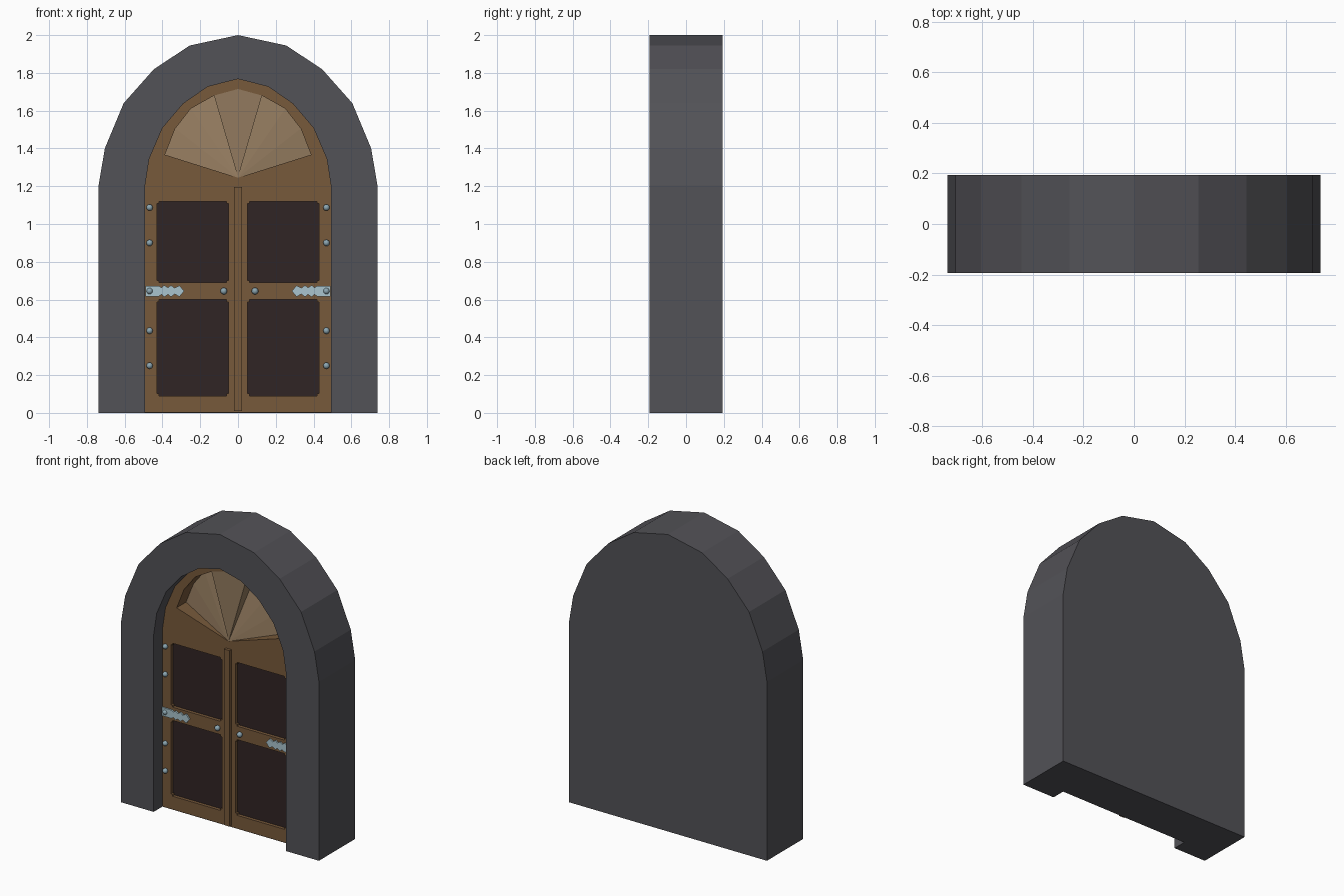
import bpy, bmesh, math
from mathutils import Vector

if "Cube" in bpy.data.objects:
    bpy.data.objects.remove(bpy.data.objects["Cube"])

def mat(name, c):
    m = bpy.data.materials.new(name)
    m.diffuse_color = (*c, 1)
    m.use_nodes = True
    m.node_tree.nodes["Principled BSDF"].inputs["Base Color"].default_value = m.diffuse_color
    return m

STONE = mat("grey stone", (0.085, 0.084, 0.095))
WOOD = mat("brown wood", (0.185, 0.10, 0.043))
TAN = mat("tan wood", (0.29, 0.195, 0.112))
DARK = mat("dark panel", (0.03, 0.018, 0.018))
PLATE = mat("pale steel", (0.40, 0.56, 0.62))
STUD = mat("blue steel", (0.26, 0.38, 0.44))

FRONT, DOOR, BACK = -0.193, -0.10, 0.193

def finish(name, bm, m):
    bmesh.ops.recalc_face_normals(bm, faces=bm.faces)
    me = bpy.data.meshes.new(name)
    bm.to_mesh(me)
    bm.free()
    me.materials.append(m)
    ob = bpy.data.objects.new(name, me)
    bpy.context.collection.objects.link(ob)
    return ob

def mirrored(right):
    """Right half from the apex down -> full outline from left to right."""
    return [(-x, z) for x, z in reversed(right) if x > 0] + right

def extruded(name, loops, y0, y1, m):
    """Flat outline in x/z (later loops are holes), solid between y0 and y1."""
    cu = bpy.data.curves.new(name, 'CURVE')
    cu.dimensions = '2D'
    cu.fill_mode = 'BOTH'
    cu.extrude = (y1 - y0) / 2
    for pts in loops:
        s = cu.splines.new('POLY')
        s.points.add(len(pts) - 1)
        for p, (x, z) in zip(s.points, pts):
            p.co = (x, z, 0, 1)
        s.use_cyclic_u = True
    tmp = bpy.data.objects.new(name + "_curve", cu)
    bpy.context.collection.objects.link(tmp)
    dg = bpy.context.evaluated_depsgraph_get()
    me = bpy.data.meshes.new_from_object(tmp.evaluated_get(dg))
    bpy.data.objects.remove(tmp)
    bm = bmesh.new()
    bm.from_mesh(me)
    bpy.data.meshes.remove(me)
    bmesh.ops.remove_doubles(bm, verts=bm.verts, dist=1e-5)
    for v in bm.verts:
        x, z, d = v.co
        v.co = (x, (y0 + y1) / 2 - d, z)
    for f in bm.faces:
        f.smooth = False
        f.material_index = 0
    return finish(name, bm, m)

def sphere(name, x, y, z, r, m):
    bm = bmesh.new()
    bmesh.ops.create_uvsphere(bm, u_segments=12, v_segments=8, radius=r)
    for v in bm.verts:
        v.co += Vector((x, y, z))
    for f in bm.faces:
        f.smooth = True
    return finish(name, bm, m)

# stone surround: arch ring in front, solid wall behind the door
outer = mirrored([(0, 2), (.255, 1.945), (.445, 1.82), (.605, 1.64),
                  (.705, 1.40), (.738, 1.205), (.738, 0)])
inner = mirrored([(0, 1.768), (.16, 1.727), (.29, 1.637), (.40, 1.508),
                  (.47, 1.345), (.493, 1.195), (.493, 0)])
bm = bmesh.new()
row = lambda pts, y: [bm.verts.new((x, y, z)) for x, z in pts]
rings = [row(outer, BACK), row(outer, FRONT), row(inner, FRONT), row(inner, DOOR)]
for a, b in zip(rings, rings[1:]):
    for i in range(len(a) - 1):
        bm.faces.new((a[i], a[i + 1], b[i + 1], b[i]))
bm.faces.new(rings[0])
bm.faces.new([r[0] for r in rings] + [r[-1] for r in reversed(rings)])
finish("stone_surround", bm, STONE)

# door leaf with openings for four panels and the fan
def notched(x0, x1, z0, z1, c=.012):
    return [(x0 + c, z0), (x1 - c, z0), (x1 - c, z0 + c), (x1, z0 + c),
            (x1, z1 - c), (x1 - c, z1 - c), (x1 - c, z1), (x0 + c, z1),
            (x0 + c, z1 - c), (x0, z1 - c), (x0, z0 + c), (x0 + c, z0 + c)]

panels = [(s, z) for s in (-1, 1) for z in ((.09, .60), (.69, 1.12))]
holes = [notched(min(s * .05, s * .43), max(s * .05, s * .43), *z) for s, z in panels]
rim = mirrored([(0, 1.715), (.127, 1.68), (.25, 1.61), (.332, 1.505), (.387, 1.367)])
apex = (0, 1.245)
leaf = inner[:]
leaf[0], leaf[-1] = (-.493, .001), (.493, .001)
extruded("door_leaf", [leaf] + holes + [rim + [apex]], DOOR, 0, WOOD)

# dark sunken panels
for s, (z0, z1) in panels:
    x0, x1 = sorted((s * .045, s * .435))
    extruded("door_panel", [[(x0, z0 - .005), (x1, z0 - .005), (x1, z1 + .005), (x0, z1 + .005)]],
             DOOR + .022, DOOR + .04, DARK)

# fan: flush middle wedge, side wedges sloping back toward the rim
bm = bmesh.new()
V = lambda p, y: bm.verts.new((p[0], y, p[1]))
tri = lambda a, b, c: bm.faces.new((V(*a), V(*b), V(*c)))
for a, b in zip(rim, rim[1:]):
    y = DOOR if max(abs(a[0]), abs(b[0])) < .2 else 0
    tri((apex, DOOR), (a, y), (b, y))
for p in (rim[3], rim[5]):
    tri((apex, DOOR), (p, DOOR), (p, 0))
fan = finish("door_fan", bm, TAN)
for f in fan.data.polygons:            # sloped wedges face the front
    if f.normal.y > .1:
        f.flip()

# centre strip
extruded("centre_strip", [[(-.02, .01), (.02, .01), (.02, 1.195), (-.02, 1.195)]],
         DOOR - .02, DOOR + .01, WOOD)

# hinge straps, studs and knobs on both leaves
top = [(.491, .028), (.42, .028), (.405, .018), (.39, .031), (.37, .018), (.355, .031),
       (.335, .016), (.31, .03)]
strap = top + [(.285, 0)] + [(x, -z) for x, z in reversed(top)]
for s in (-1, 1):
    extruded("hinge_strap", [[(s * x, .645 + z) for x, z in strap]], DOOR - .01, DOOR + .005, PLATE)
    for z in (.25, .435, .645, .90, 1.087):
        sphere("stud", s * .468, DOOR - .006, z, .017, STUD)
sphere("left_knob", -.075, DOOR - .012, .645, .018, STUD)
sphere("right_knob", .09, DOOR - .012, .645, .018, STUD)
